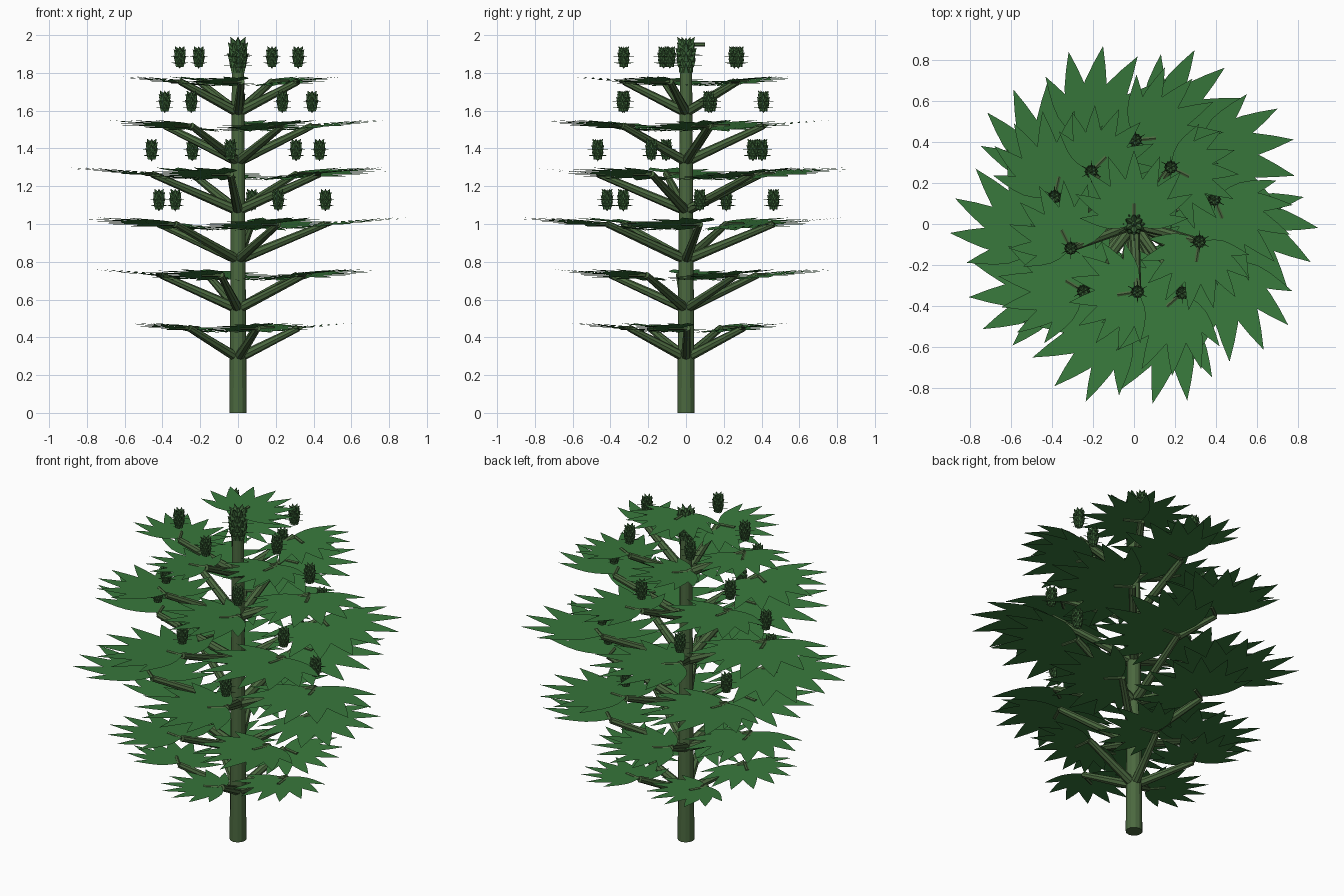
import bpy, bmesh, math
from mathutils import Matrix, Vector

if "Cube" in bpy.data.objects:
    bpy.data.objects.remove(bpy.data.objects["Cube"])

def material(name, rgb):
    m = bpy.data.materials.new(name)
    m.diffuse_color = (*rgb, 1)
    m.use_nodes = True
    m.node_tree.nodes["Principled BSDF"].inputs["Base Color"].default_value = m.diffuse_color
    return m

STEM = material("stem_green", (0.07, 0.14, 0.05))
LEAF = material("leaf_green", (0.04, 0.19, 0.045))
BUD = material("bud_green", (0.045, 0.13, 0.04))

def finish(bm, name, mat):
    me = bpy.data.meshes.new(name)
    bm.to_mesh(me)
    bm.free()
    me.materials.append(mat)
    ob = bpy.data.objects.new(name, me)
    bpy.context.collection.objects.link(ob)
    return ob

def rod(bm, a, b, r1, r2, sides=8):
    """Tapered cylinder from a to b."""
    a, b = Vector(a), Vector(b)
    d = b - a
    m = Matrix.Translation((a + b) / 2) @ d.to_track_quat('Z', 'Y').to_matrix().to_4x4()
    bmesh.ops.create_cone(bm, cap_ends=True, segments=sides, radius1=r1,
                          radius2=r2, depth=d.length, matrix=m)

# half-width along a leaflet: (fraction of length, fraction of width)
PROFILE = [(0.12, 0.45), (0.28, 0.85), (0.45, 1.0), (0.62, 0.83), (0.8, 0.48)]

def leaf(name, pos, axis, length, tilt=0.0):
    """Fan of nine flat leaflets around axis, on a short stalk along it."""
    bm = bmesh.new()
    side = Vector((-math.sin(axis), math.cos(axis), 0))
    for k in range(-4, 5):
        a = axis + math.radians(21) * k
        L = length * (1, .98, .95, .89, .74)[abs(k)]
        w = L * 0.135
        d = Vector((math.cos(a), math.sin(a), 0))
        n = Vector((-d.y, d.x, 0))
        pts = [Vector()] + [d * L * t + n * w * s for t, s in PROFILE] + [d * L]
        pts += [d * L * t - n * w * s for t, s in reversed(PROFILE)]
        verts = [bm.verts.new(Vector(pos) + p + Vector((0, 0, tilt * p.dot(side) + .002 * k)))
                 for p in pts]
        bm.faces.new(verts)
    finish(bm, name, LEAF)
    bm = bmesh.new()
    tip = Vector(pos) + Vector((math.cos(axis), math.sin(axis), 0)) * 0.1
    rod(bm, pos, tip, 0.01, 0.01, 6)
    finish(bm, name + "_stalk", STEM)

def bud(name, pos, height, radius):
    """Egg-shaped core covered in pointed bracts, with fine hairs."""
    bm = bmesh.new()
    core = Matrix.Translation(pos) @ Matrix.Diagonal((radius * .7, radius * .7, height * .45, 1))
    bmesh.ops.create_icosphere(bm, subdivisions=1, radius=1, matrix=core)
    for ring in range(6):
        t = -0.8 + ring * 0.3
        r = radius * 0.75 * math.sqrt(1 - t * t)
        for j in range(6):
            a = math.tau * (j + ring * 0.5) / 6
            u = Vector((math.cos(a), math.sin(a), 0))
            p = Vector(pos) + u * r * .7 + Vector((0, 0, t * height * 0.42))
            rod(bm, p, p + u * radius * .4 + Vector((0, 0, height * .17)), radius * .36, 0.001, 5)
            if ring in (1, 3):
                rod(bm, p, p + u * radius * 0.95, 0.003, 0.001, 4)
    finish(bm, name, BUD)

# main stem
bm = bmesh.new()
rod(bm, (0, 0, 0), (0, 0, 1.84), 0.046, 0.032, 12)
finish(bm, "main_stem", STEM)

# six tiers: branch reach, leaf length
TIERS = [(.32, .34), (.41, .43), (.469, .5), (.469, .5), (.41, .43), (.33, .34)]
for i, (reach, length) in enumerate(TIERS):
    z0 = 0.29 + 0.26 * i
    z1 = (.45, .73, 1.0, 1.265, 1.52, 1.755)[i]
    for j in range(5):
        th = math.radians(40 * i + 1 + 72 * j)
        end = Vector((reach * math.cos(th), reach * math.sin(th), z1))
        bm = bmesh.new()
        rod(bm, (0, 0, z0), end, 0.027, 0.018)
        finish(bm, f"branch_{i}_{j}", STEM)
        leaf(f"leaf_{i}_{j}", end, th - math.radians(84), length, 0.07)
        if i >= 2:
            bud(f"bud_{i}_{j}", end + Vector((0, 0, 0.125)), 0.13, 0.036)

# crown
leaf("top_leaf", (0, 0, 1.95), math.pi / 2, 0.36)
bud("top_bud", (0, 0, 1.885), 0.225, 0.06)
